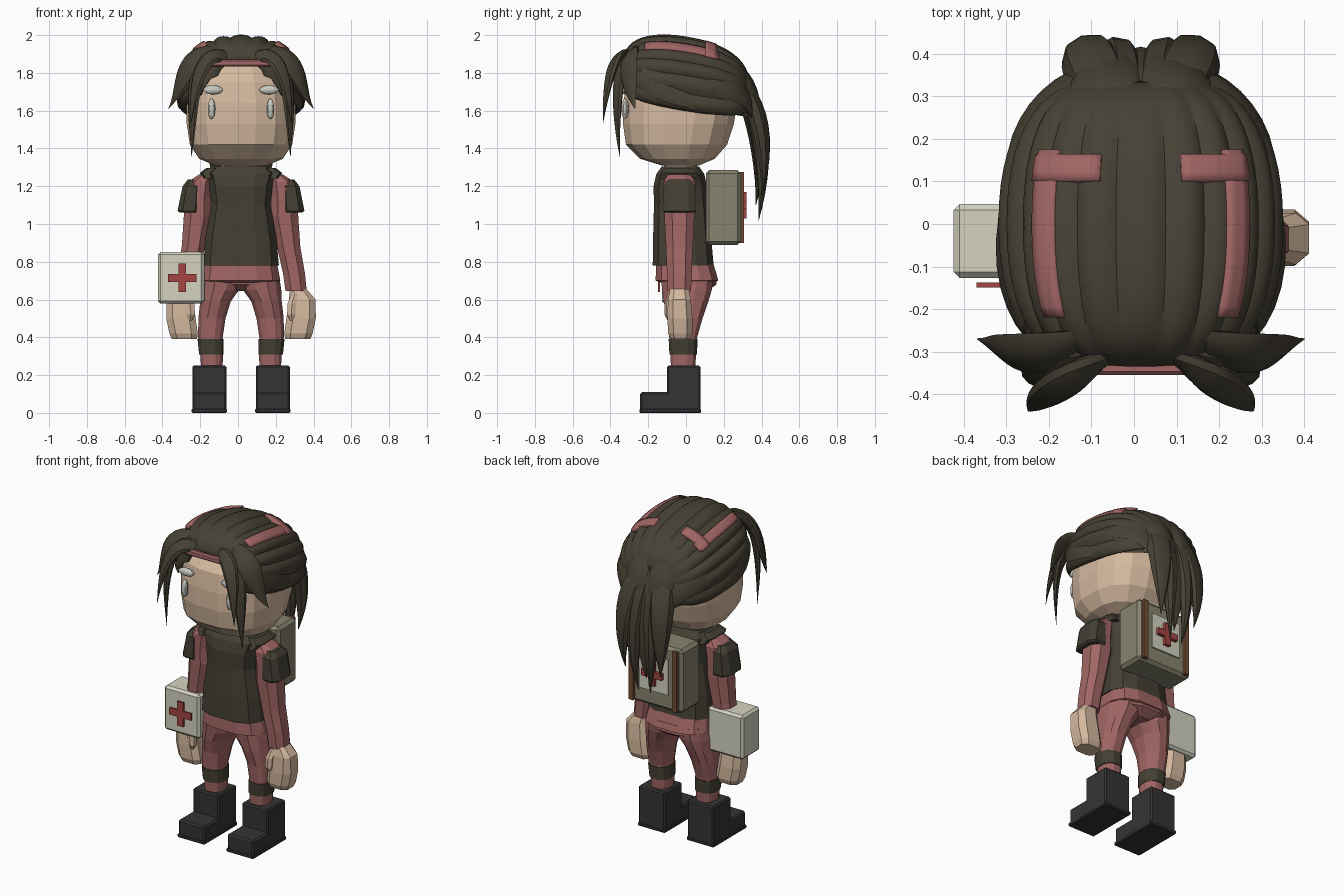
import bpy, bmesh
from math import sin, cos, pi, radians
from mathutils import Vector

if "Cube" in bpy.data.objects:
    bpy.data.objects.remove(bpy.data.objects["Cube"], do_unlink=True)

CX = 0.016  # the body sits slightly left of centre


def material(name, r, g, b):
    m = bpy.data.materials.new(name)
    m.use_nodes = True
    m.diffuse_color = (r, g, b, 1)
    m.node_tree.nodes["Principled BSDF"].inputs["Base Color"].default_value = (r, g, b, 1)
    return m


HAIR = material("dark brown hair", .062, .053, .035)
SKIN = material("tan skin", .67, .49, .35)
CLOTH = material("dusty red cloth", .36, .135, .13)
VEST = material("dark olive vest", .056, .051, .034)
BOOT = material("charcoal leather", .034, .034, .036)
CREAM = material("cream case", .66, .65, .53)
RED = material("cross red", .37, .06, .055)
PACK = material("olive canvas", .24, .23, .155)
STRAP = material("brown strap", .17, .075, .035)
PALE = material("pale grey", .58, .59, .53)
SIDES = (("left", 1), ("right", -1))


def finish(name, bm, mat, smooth=False):
    bmesh.ops.recalc_face_normals(bm, faces=bm.faces)
    me = bpy.data.meshes.new(name)
    bm.to_mesh(me)
    bm.free()
    me.materials.append(mat)
    ob = bpy.data.objects.new(name, me)
    bpy.context.scene.collection.objects.link(ob)
    if smooth:
        bpy.ops.object.select_all(action='DESELECT')
        ob.select_set(True)
        bpy.context.view_layer.objects.active = ob
        bpy.ops.object.shade_smooth_by_angle(angle=radians(35))
    return ob


def skin_rings(bm, rings):
    """Join successive closed rings of points with quads and cap the ends."""
    loops = [[bm.verts.new(p) for p in r] for r in rings]
    n = len(loops[0])
    for a, b in zip(loops, loops[1:]):
        for i in range(n):
            bm.faces.new((a[i], a[(i + 1) % n], b[(i + 1) % n], b[i]))
    bm.faces.new(loops[0])
    bm.faces.new(loops[-1])


def power_of(v, e):
    return (1 if v > 0 else -1) * abs(v) ** e


def loft(name, rings, mat, s=1, n=12, power=2.4):
    """Stack level rings, each given as x, y, z, half width, half depth."""
    ang = [2 * pi * (i + .5) / n for i in range(n)]
    pts = [[(CX + s * x + rx * power_of(cos(a), 2 / power), y + ry * power_of(sin(a), 2 / power), z)
            for a in ang] for x, y, z, rx, ry in rings]
    bm = bmesh.new()
    skin_rings(bm, pts)
    return finish(name, bm, mat)


def box(name, lo, hi, mat, bevel=0.0):
    bm = bmesh.new()
    bmesh.ops.create_cube(bm, size=1)
    lo, hi = Vector(lo), Vector(hi)
    for v in bm.verts:
        v.co = (lo + hi) / 2 + v.co * (hi - lo)
    if bevel:
        bmesh.ops.bevel(bm, geom=bm.edges[:], offset=bevel, segments=1, affect='EDGES')
    return finish(name, bm, mat)


def lock(name, pts, width, thick, s=1, steps=12):
    """Tapered strand of hair along a Bezier through a few control points."""
    ctrl = [Vector((s * x, y, z)) for x, y, z in pts]

    def at(t):
        p = ctrl
        while len(p) > 1:
            p = [a.lerp(b, t) for a, b in zip(p, p[1:])]
        return p[0]
    rings = []
    for i in range(steps + 1):
        t = i / steps
        c = at(t)
        tan = (at(min(t + .02, 1)) - at(max(t - .02, 0))).normalized()
        out = Vector((c.x, c.y, .15))
        side = tan.cross(out).normalized()
        out = side.cross(tan)
        f = max(.02, sin(pi * (.25 + .75 * t)))
        rings.append([c + Vector((CX, 0, 0)) + side * width * f * cos(a) + out * thick * f * sin(a)
                      for a in (k * pi / 4 for k in range(8))])
    bm = bmesh.new()
    skin_rings(bm, rings)
    return finish(name, bm, HAIR, True)


# Head and neck
loft("head", [(0, -.03, 1.31, .14, .10), (0, -.045, 1.345, .225, .20), (0, -.05, 1.42, .275, .272),
              (0, -.04, 1.53, .292, .298), (0, -.03, 1.64, .292, .306), (0, -.025, 1.75, .268, .296),
              (0, 0, 1.84, .21, .25), (0, 0, 1.91, .14, .14)], SKIN, n=16, power=2.5)
loft("neck", [(0, -.03, 1.24, .11, .09), (0, -.03, 1.34, .11, .09)], SKIN)

# Eyes and brows
for side, s in SIDES:
    for part, x, y, z, rx, rz in (("eye", .156, -.324, 1.61, .021, .054), ("brow", .148, -.32, 1.71, .054, .024)):
        bm = bmesh.new()
        bmesh.ops.create_uvsphere(bm, u_segments=10, v_segments=8, radius=1)
        for v in bm.verts:
            v.co = Vector((CX + s * x + v.co.x * rx, y + v.co.y * .02, z + v.co.z * rz))
        finish(side + "_" + part, bm, PALE)


# Hair cap made of ridges combed from front to back, lifted over the forehead
def cap(a, t, k):
    if cos(t) > 0:
        a *= .55 + .45 * min(1, 2 * sin(t))
    y = -.335 * power_of(cos(t), .9)
    r = k * abs(sin(t)) ** .5
    return (CX + .315 * r * power_of(sin(a), .87), y, 1.70 - .16 * y + .273 * r * power_of(cos(a), .87))


def patch(name, a0, a1, t0, t1, na, nt, k, mat, thick, ridges=0):
    """Piece of the cap surface between two angles across and two along."""
    bm = bmesh.new()
    grid = []
    for i in range(na + 1):
        a = radians(a0 + (a1 - a0) * i / na)
        h = abs(sin(pi * ridges * i / na))
        row = []
        for j in range(nt + 1):
            t = radians(t0 + (t1 - t0) * j / nt)
            row.append(bm.verts.new(cap(a, t, k + .06 * h * sin(t))))
        grid.append(row)
    for p, q in zip(grid, grid[1:]):
        for j in range(nt):
            bm.faces.new((p[j], p[j + 1], q[j + 1], q[j]))
    mod = finish(name, bm, mat, True).modifiers.new("thickness", 'SOLIDIFY')
    mod.thickness = thick
    mod.offset = 0


patch("hair_cap", -108, 108, 9, 171, 78, 24, .99, HAIR, .012, ridges=13)

# Cloth pieces showing between the ridges
for side, s in SIDES:
    patch(side + "_scarf_band", s * 34, s * 46, 52, 118, 3, 12, 1.045, CLOTH, .03)
    patch(side + "_scarf_cross", s * 14, s * 47, 105, 116, 8, 3, 1.05, CLOTH, .03)
box("forehead_band", (CX - .2, -.355, 1.835), (CX + .2, -.31, 1.872), CLOTH, .008)

# Fringe, side strands and ponytail
for side, s in SIDES:
    lock(side + "_outer_fringe", [(.12, -.27, 1.90), (.32, -.33, 1.92), (.30, -.30, 1.72), (.385, -.27, 1.61)], .065, .025, s)
    lock(side + "_front_fringe", [(.06, -.30, 1.87), (.20, -.38, 1.96), (.25, -.42, 1.75), (.265, -.44, 1.53)], .045, .022, s)
    lock(side + "_long_fringe", [(.10, -.30, 1.87), (.28, -.36, 1.91), (.25, -.38, 1.6), (.262, -.35, 1.355)], .045, .02, s)
    lock(side + "_temple_hair", [(.26, -.24, 1.80), (.33, -.12, 1.72), (.325, .15, 1.66), (.12, .36, 1.56)], .09, .025, s)
    lock(side + "_nape_hair", [(.27, .02, 1.76), (.31, .22, 1.78), (.14, .38, 1.72), (.07, .38, 1.40)], .09, .03, s)
    lock(side + "_crown_hair", [(.07, .12, 1.84), (.11, .35, 1.86), (.08, .40, 1.62), (.05, .39, 1.30)], .09, .035, s)
    lock(side + "_tail_outer", [(.06, .24, 1.76), (.11, .39, 1.70), (.15, .44, 1.38), (.12, .40, 1.15)], .075, .05, s)
    lock(side + "_tail_inner", [(.03, .25, 1.76), (.05, .40, 1.68), (.08, .43, 1.3), (.04, .385, 1.02)], .06, .05, s)
lock("tail_centre", [(0, .20, 1.80), (0, .37, 1.74), (0, .41, 1.35), (0, .37, 1.10)], .09, .05)

# Vest, tunic hem and seat
loft("vest", [(0, -.015, .78, .205, .165), (0, -.02, .92, .193, .158), (0, -.025, 1.10, .16, .148),
              (0, -.03, 1.20, .17, .145), (0, -.03, 1.265, .19, .13), (0, -.03, 1.305, .155, .10)], VEST, power=3)
loft("tunic_hem", [(0, -.01, .82, .19, .15), (0, .005, .70, .213, .17), (0, .005, .69, .18, .14)], CLOTH, power=3)
loft("seat", [(0, .02, .74, .195, .145), (0, .026, .68, .185, .14), (0, .025, .645, .08, .09)], CLOTH, power=2.6)

for side, s in SIDES:
    # Arms
    loft(side + "_arm", [(.185, -.035, 1.262, .04, .065), (.215, -.035, 1.225, .066, .088), (.23, -.035, 1.14, .075, .088),
                         (.23, -.035, 1.04, .078, .085), (.252, -.035, .88, .066, .076), (.28, -.035, .74, .062, .07),
                         (.292, -.035, .645, .06, .066)], CLOTH, s, 8)
    loft(side + "_short_sleeve", [(.25, -.035, 1.235, .034, .06), (.262, -.035, 1.20, .05, .09),
                                  (.275, -.035, 1.07, .064, .094), (.27, -.035, 1.06, .055, .085)], VEST, s, 8, 3)
    loft(side + "_shoulder_strap", [(.15, -.035, 1.297, .035, .08), (.185, -.035, 1.27, .035, .10),
                                    (.17, -.035, 1.24, .03, .115)], VEST, s, 8, 3)
    # Hands
    loft(side + "_hand", [(.30, -.035, .66, .045, .05), (.325, -.035, .60, .074, .064), (.318, -.032, .50, .082, .07),
                          (.304, -.03, .42, .079, .068), (.30, -.03, .39, .07, .054)], SKIN, s, 8, 3)
    loft(side + "_thumb", [(.285, -.075, .635, .018, .018), (.27, -.092, .58, .026, .022),
                           (.266, -.092, .52, .025, .022), (.272, -.085, .49, .014, .014)], SKIN, s, 6)
    # Legs
    loft(side + "_leg", [(.10, .005, .73, .105, .145), (.112, .005, .65, .104, .135), (.135, .0, .59, .083, .122),
                         (.154, -.005, .50, .074, .095), (.162, -.015, .40, .067, .076), (.155, -.015, .31, .062, .07),
                         (.155, -.015, .23, .058, .066)], CLOTH, s, 12)
    loft(side + "_shin_band", [(.161, -.015, .39, .071, .079), (.157, -.015, .31, .067, .075)], VEST, s, 12)
    # Boots
    x = CX + s * .168
    box(side + "_boot_shaft", (x - .09, -.10, .01), (x + .09, .077, .25), BOOT, .008)
    box(side + "_boot_foot", (x - .09, -.243, .01), (x + .09, .03, .11), BOOT, .01)
    box(side + "_boot_sole", (x - .094, -.247, 0), (x + .094, .08, .022), BOOT, .005)


def cross(name, x, z, y0, y1, reach, half):
    box(name + "_upright", (x - half, y0, z - reach), (x + half, y1, z + reach), RED)
    box(name + "_bar", (x - reach, y0, z - half), (x + reach, y1, z + half), RED)


# Backpack
box("backpack", (CX - .19, .105, .89), (CX + .19, .29, 1.285), PACK, .018)
for side, s in SIDES:
    x = CX + s * .15
    box(side + "_pack_strap", (x - .016, .20, .90), (x + .016, .306, 1.275), STRAP)
box("pack_badge", (CX - .10, .28, .99), (CX + .10, .299, 1.21), CREAM)
cross("pack_cross", CX, 1.10, .295, .32, .07, .02)

# Hand-held aid case
box("aid_case", (-.424, -.127, .578), (-.178, .047, .852), CREAM, .014)
cross("case_cross", -.295, .715, -.149, -.137, .075, .021)
